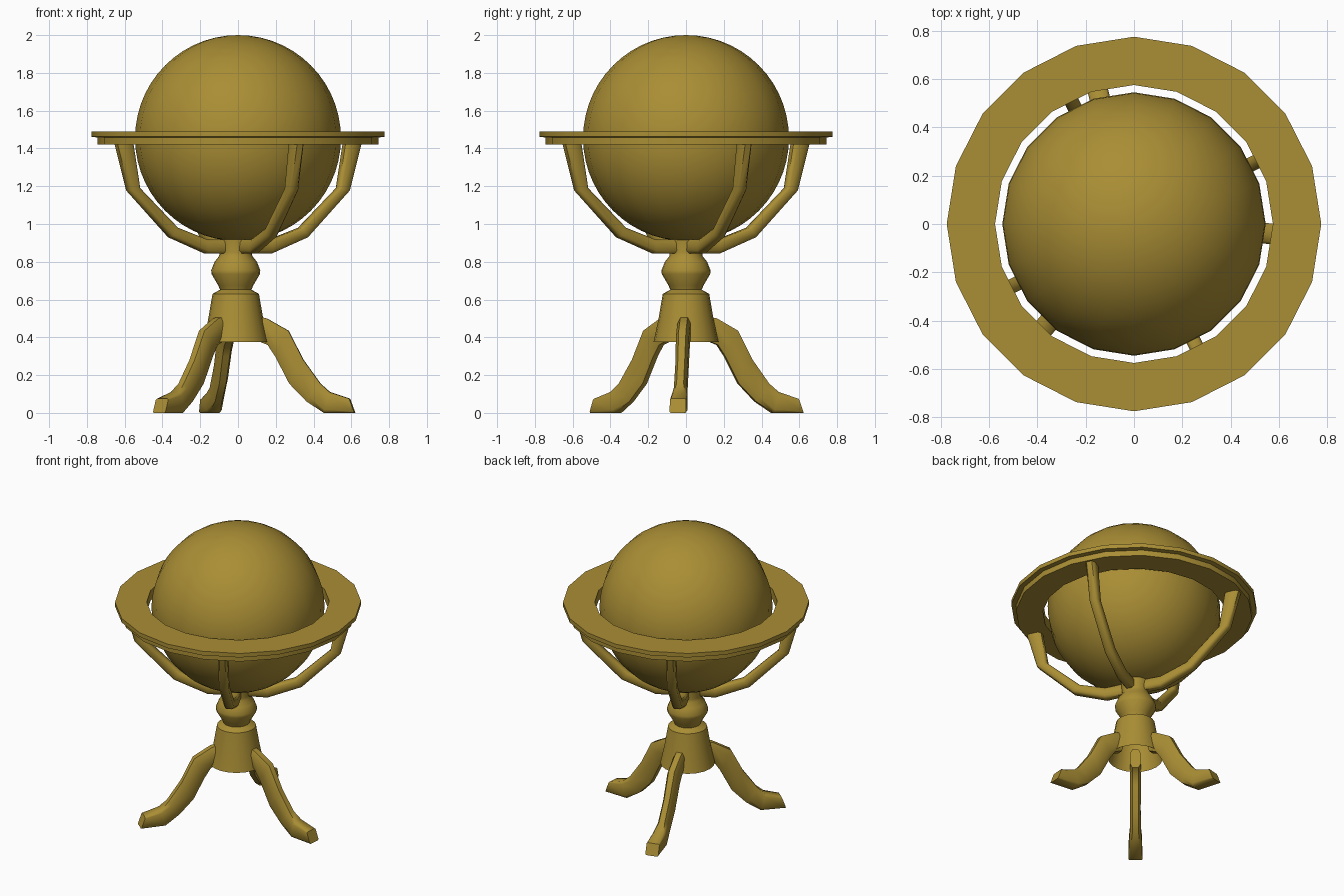
import bpy, bmesh, math
from mathutils import Vector

if "Cube" in bpy.data.objects:
    bpy.data.objects.remove(bpy.data.objects["Cube"])

gold = bpy.data.materials.new("aged_gold")
gold.diffuse_color = (0.40, 0.27, 0.035, 1)
gold.use_nodes = True
gold.node_tree.nodes["Principled BSDF"].inputs["Base Color"].default_value = gold.diffuse_color


def finish(name, bm, angle=40):
    bmesh.ops.recalc_face_normals(bm, faces=bm.faces)
    me = bpy.data.meshes.new(name)
    bm.to_mesh(me)
    bm.free()
    ob = bpy.data.objects.new(name, me)
    bpy.context.collection.objects.link(ob)
    me.materials.append(gold)
    bpy.ops.object.select_all(action='DESELECT')
    ob.select_set(True)
    bpy.context.view_layer.objects.active = ob
    bpy.ops.object.shade_smooth_by_angle(angle=math.radians(angle))
    return ob


def lathe(name, profile, sides, centre=(0, 0), closed=False, cap_top=False):
    """Turn an (r, z) profile round the vertical axis."""
    bm = bmesh.new()
    rings = []
    for r, z in profile:
        rings.append([bm.verts.new((centre[0] + r * math.cos(2 * math.pi * i / sides),
                                    centre[1] + r * math.sin(2 * math.pi * i / sides), z))
                      for i in range(sides)])
    pairs = list(zip(rings, rings[1:]))
    if closed:
        pairs.append((rings[-1], rings[0]))
    for a, b in pairs:
        for i in range(sides):
            j = (i + 1) % sides
            bm.faces.new((a[i], a[j], b[j], b[i]))
    if cap_top:
        bm.faces.new(rings[-1])
    return finish(name, bm)


def limb(name, stations, angle, centre=(0, 0)):
    """Loft rounded sections; station = (r0, z0, r1, z1, half_width, corner)."""
    a = math.radians(angle)
    out = Vector((math.cos(a), math.sin(a), 0))
    side = Vector((-math.sin(a), math.cos(a), 0))
    base = Vector((centre[0], centre[1], 0))
    bm = bmesh.new()
    rings = []
    for r0, z0, r1, z1, w, c in stations:
        lo = base + out * r0 + Vector((0, 0, z0))
        hi = base + out * r1 + Vector((0, 0, z1))
        k = 1 - c
        sect = [(-k, 0), (k, 0), (1, c / 2), (1, 1 - c / 2),
                (k, 1), (-k, 1), (-1, 1 - c / 2), (-1, c / 2)]
        rings.append([bm.verts.new(lo.lerp(hi, t) + side * (w * s)) for s, t in sect])
    for p, q in zip(rings, rings[1:]):
        for i in range(8):
            j = (i + 1) % 8
            bm.faces.new((p[i], p[j], q[j], q[i]))
    bm.faces.new(rings[0])
    bm.faces.new(rings[-1])
    return finish(name, bm, 50)


# Globe
bm = bmesh.new()
bmesh.ops.create_uvsphere(bm, u_segments=20, v_segments=28, radius=0.545)
bmesh.ops.translate(bm, verts=bm.verts, vec=(0, 0, 1.455))
finish("globe", bm)

# Stepped horizon ring
lathe("horizon_ring", [(0.575, 1.42), (0.745, 1.42), (0.745, 1.458), (0.775, 1.462),
                       (0.775, 1.49), (0.575, 1.49)], 20, closed=True)

# Turned pedestal, open underneath
hub = (-0.012, 0)
lathe("pedestal", [(0.172, 0.375), (0.147, 0.49), (0.123, 0.63), (0.083, 0.652),
                   (0.093, 0.675), (0.128, 0.735), (0.13, 0.755), (0.112, 0.80),
                   (0.088, 0.83), (0.085, 0.85), (0.09, 0.918)], 20, hub, cap_top=True)

# Four cradle arms
arm = [(0.04, 0.845, 0.04, 0.918, 0.03, 0.4),
       (0.19, 0.843, 0.19, 0.918, 0.03, 0.4),
       (0.407, 0.93, 0.365, 0.98, 0.03, 0.4),
       (0.656, 1.178, 0.59, 1.19, 0.03, 0.4),
       (0.725, 1.425, 0.63, 1.425, 0.03, 0.4)]
for n in range(4):
    limb(f"cradle_arm_{n + 1}", arm, 27 + 90 * n)

# Three curved legs with block feet
leg = [(0.12, 0.38, 0.12, 0.51, 0.035, 0.45),
       (0.17, 0.36, 0.165, 0.50, 0.035, 0.45),
       (0.21, 0.30, 0.28, 0.435, 0.035, 0.45),
       (0.285, 0.155, 0.36, 0.28, 0.033, 0.45),
       (0.377, 0.06, 0.45, 0.155, 0.034, 0.45),
       (0.47, 0.0, 0.50, 0.11, 0.042, 0.3),
       (0.632, 0.0, 0.605, 0.075, 0.043, 0.15)]
for n, ang in enumerate((-4, 104, 230)):
    limb(f"leg_{n + 1}", leg, ang, hub)
